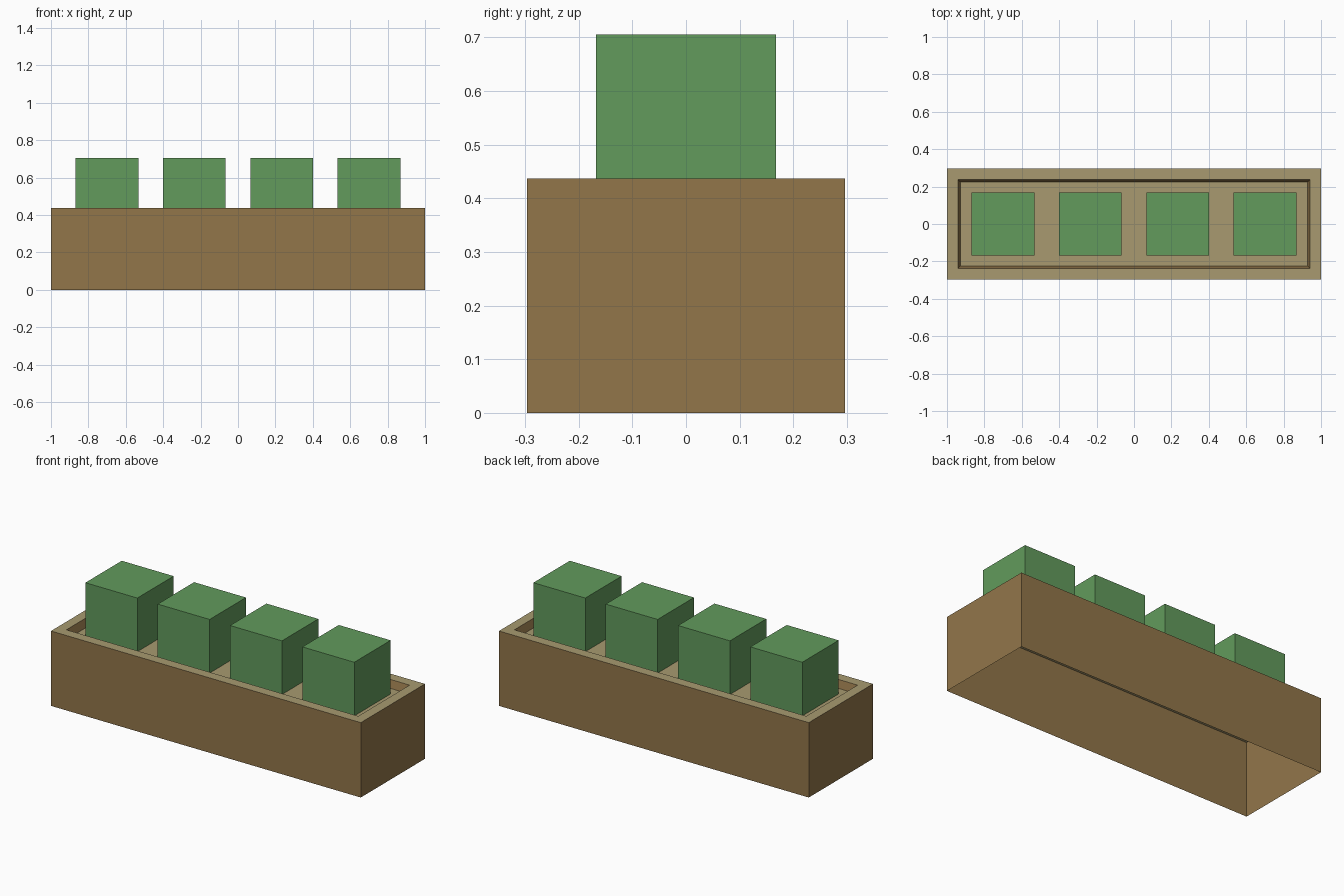
import bpy, bmesh

if "Cube" in bpy.data.objects:
    bpy.data.objects.remove(bpy.data.objects["Cube"])


def linear(c):
    c /= 255
    return c / 12.92 if c <= 0.04045 else ((c + 0.055) / 1.055) ** 2.4


def material(name, r, g, b):
    m = bpy.data.materials.new(name)
    m.diffuse_color = (linear(r), linear(g), linear(b), 1)
    m.use_nodes = True
    m.node_tree.nodes["Principled BSDF"].inputs["Base Color"].default_value = m.diffuse_color
    return m


wood = material("brown wood", 146, 118, 74)
top_tan = material("tan top", 168, 154, 112)
leaf = material("leaf green", 98, 155, 92)


def finish(bm, name, *mats):
    mesh = bpy.data.meshes.new(name)
    bm.to_mesh(mesh)
    bm.free()
    for m in mats:
        mesh.materials.append(m)
    obj = bpy.data.objects.new(name, mesh)
    bpy.context.collection.objects.link(obj)


# Planter: open-bottomed shell lofted through rectangles (half x, half y, z)
RIM, SOIL = 0.437, 0.392
bm = bmesh.new()
rings = []
for hx, hy, z in [(1, 0.296, 0), (1, 0.296, RIM),
                  (0.942, 0.237, RIM), (0.928, 0.224, SOIL)]:
    rings.append([bm.verts.new((sx * hx, sy * hy, z))
                  for sx, sy in ((-1, -1), (1, -1), (1, 1), (-1, 1))])
for a, b in zip(rings, rings[1:]):
    for i in range(4):
        j = (i + 1) % 4
        bm.faces.new((a[i], a[j], b[j], b[i]))
bm.faces.new(rings[-1])
bm.normal_update()
# Rim and soil are tan, walls are brown
for f in bm.faces:
    f.material_index = 1 if f.normal.z > 0.9 else 0
finish(bm, "planter_box", wood, top_tan)

# Four box-shaped shrubs
SIDE, TOP = 0.335, 0.705
for n in range(4):
    bm = bmesh.new()
    bmesh.ops.create_cube(bm, size=1)
    bmesh.ops.scale(bm, vec=(SIDE, SIDE, TOP - SOIL), verts=bm.verts)
    bmesh.ops.translate(bm, vec=((n - 1.5) * 0.467, 0, (TOP + SOIL) / 2), verts=bm.verts)
    finish(bm, f"shrub_{n + 1}", leaf)
